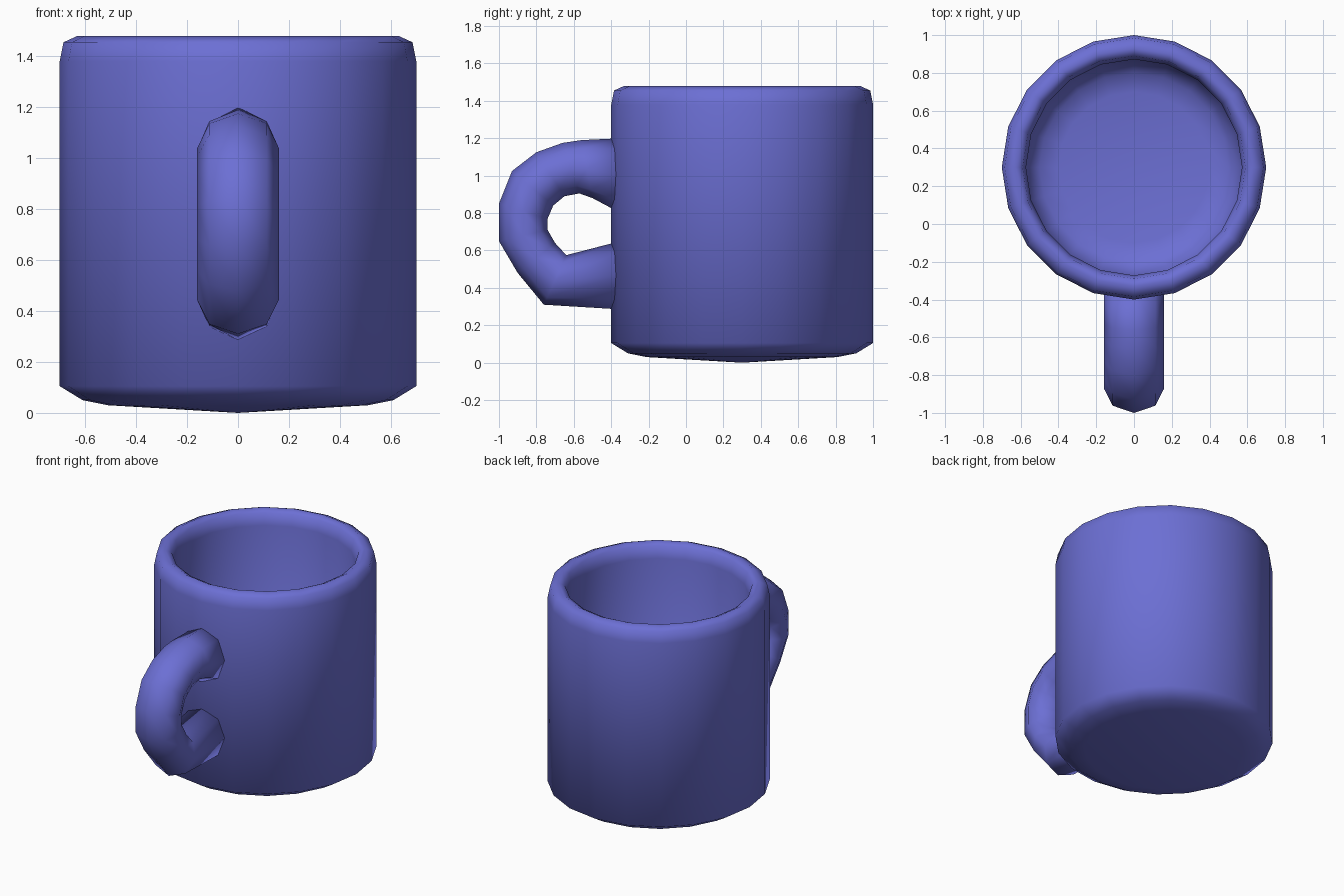
import bpy
import bmesh
from math import sin, cos, tau
from mathutils import Vector

default = bpy.data.objects.get("Cube")
if default:
    bpy.data.objects.remove(default)

# Glaze colour
glaze = bpy.data.materials.new("blue_violet_glaze")
glaze.use_nodes = True
glaze.diffuse_color = (0.15, 0.16, 0.66, 1)
bsdf = next(n for n in glaze.node_tree.nodes if n.type == 'BSDF_PRINCIPLED')
bsdf.inputs["Base Color"].default_value = glaze.diffuse_color


def loft(name, rings, start=None, end=None):
    """Bridge rings of points; close each end with a fan or a flat cap."""
    bm = bmesh.new()
    loops = [[bm.verts.new(p) for p in ring] for ring in rings]
    n = len(loops[0])
    for a, b in zip(loops, loops[1:]):
        for i in range(n):
            j = (i + 1) % n
            bm.faces.new((a[i], a[j], b[j], b[i]))
    for loop, tip in ((loops[0], start), (loops[-1], end)):
        if tip is None:
            bm.faces.new(loop)
        else:
            apex = bm.verts.new(tip)
            for i in range(n):
                bm.faces.new((loop[i], loop[(i + 1) % n], apex))
    bmesh.ops.recalc_face_normals(bm, faces=bm.faces)
    mesh = bpy.data.meshes.new(name)
    bm.to_mesh(mesh)
    bm.free()
    mesh.shade_smooth()
    mesh.materials.append(glaze)
    obj = bpy.data.objects.new(name, mesh)
    bpy.context.collection.objects.link(obj)
    return obj


# Cup: radius and height from the underside, over the rim, to the inner floor
CUP_Y, SIDES = 0.3, 20
profile = [(0.51, 0.03), (0.61, 0.05), (0.70, 0.105), (0.70, 1.38),
           (0.685, 1.455), (0.63, 1.48), (0.59, 1.46), (0.572, 1.38),
           (0.572, 0.22), (0.50, 0.14), (0.40, 0.12)]
cup_rings = [[(r * cos(tau * i / SIDES), CUP_Y + r * sin(tau * i / SIDES), z)
              for i in range(SIDES)] for r, z in profile]
loft("cup", cup_rings, start=(0, CUP_Y, 0), end=(0, CUP_Y, 0.1))

# Handle: octagonal sections spanning outer and inner (y, z) points
sections = [((-0.35, 1.20), (-0.35, 0.80)), ((-0.56, 1.19), (-0.50, 0.88)),
            ((-0.66, 1.175), (-0.57, 0.905)), ((-0.80, 1.125), (-0.65, 0.89)),
            ((-0.93, 1.025), (-0.71, 0.84)), ((-1.0, 0.85), (-0.74, 0.77)),
            ((-1.0, 0.65), (-0.74, 0.71)), ((-0.90, 0.48), (-0.70, 0.64)),
            ((-0.76, 0.31), (-0.64, 0.575)), ((-0.35, 0.285), (-0.35, 0.65))]
handle_rings = []
for outer, inner in sections:
    outer, inner = Vector((0, *outer)), Vector((0, *inner))
    mid, arm = (outer + inner) / 2, (outer - inner) / 2
    side = Vector((0.16, 0, 0))
    handle_rings.append([mid + arm * cos(tau * i / 8) + side * sin(tau * i / 8)
                         for i in range(8)])
loft("handle", handle_rings)
